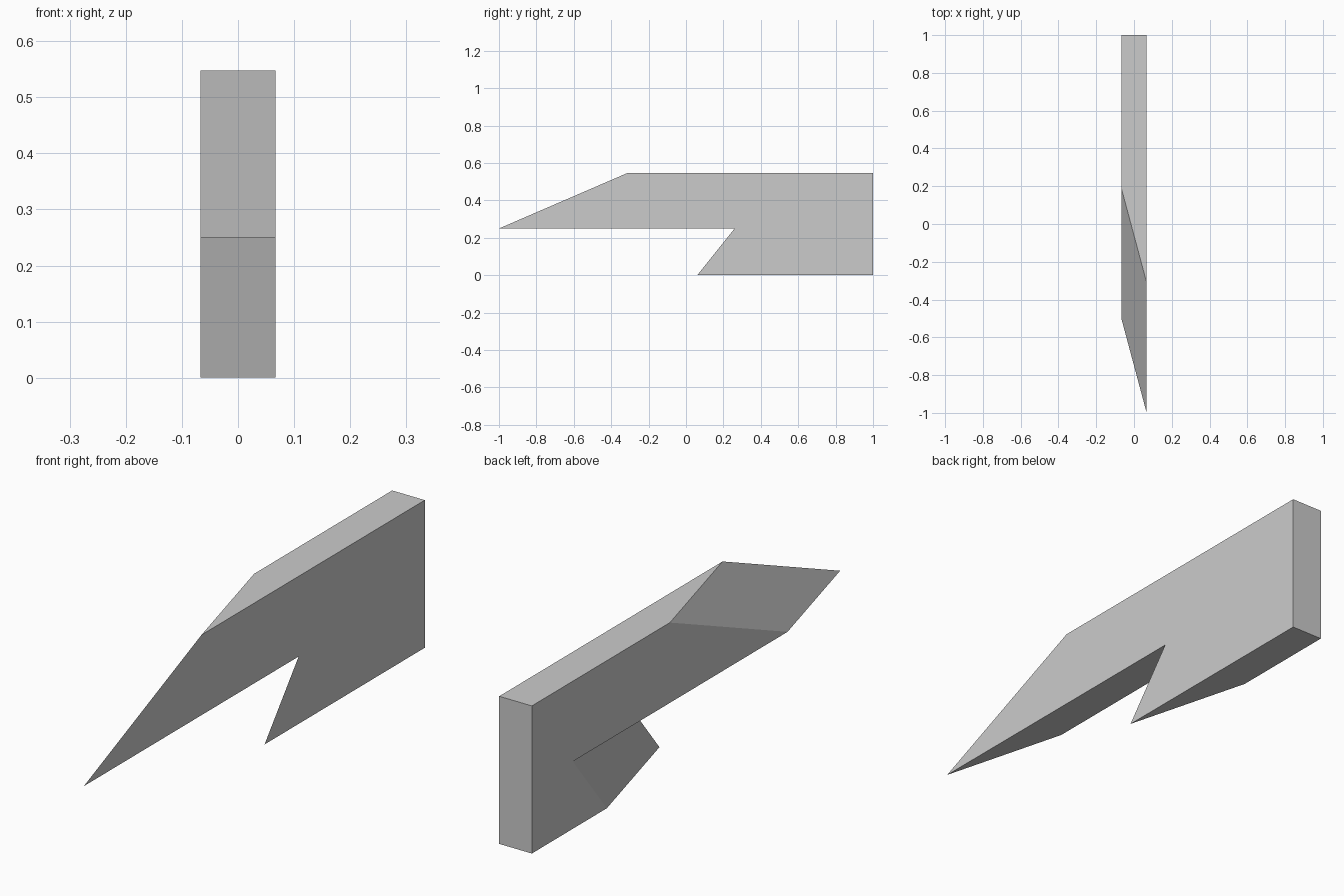
import bpy
import bmesh

cube = bpy.data.objects.get("Cube")
if cube:
    bpy.data.objects.remove(cube)

HALF_WIDTH = 0.067
SKEW = 0.5      # how far the front cuts sweep back across the width
BACK = 1.0

# Side profile (y, z) at the left side: tip, notch, foot, back, top
PROFILE = [(-1.0, 0.25), (0.26, 0.25), (0.06, 0.0),
           (BACK, 0.0), (BACK, 0.548), (-0.31, 0.548)]

# Plain grey material
grey = bpy.data.materials.new("light_grey")
grey.use_nodes = True
colour = (0.6, 0.6, 0.6, 1.0)
grey.diffuse_color = colour
grey.node_tree.nodes["Principled BSDF"].inputs["Base Color"].default_value = colour


def side_loop(bm, x, skew):
    """Profile at one side; the back edge stays square."""
    return [bm.verts.new((x, y if y == BACK else y + skew, z)) for y, z in PROFILE]


# Notched blade with skewed front faces
bm = bmesh.new()
left = side_loop(bm, HALF_WIDTH, 0.0)
right = side_loop(bm, -HALF_WIDTH, SKEW)
bm.faces.new(left)
bm.faces.new(right[::-1])
for i in range(len(left)):
    j = (i + 1) % len(left)
    bm.faces.new((left[j], left[i], right[i], right[j]))
bmesh.ops.recalc_face_normals(bm, faces=bm.faces)

mesh = bpy.data.meshes.new("notched_blade")
bm.to_mesh(mesh)
bm.free()
mesh.materials.append(grey)
blade = bpy.data.objects.new("notched_blade", mesh)
bpy.context.collection.objects.link(blade)
